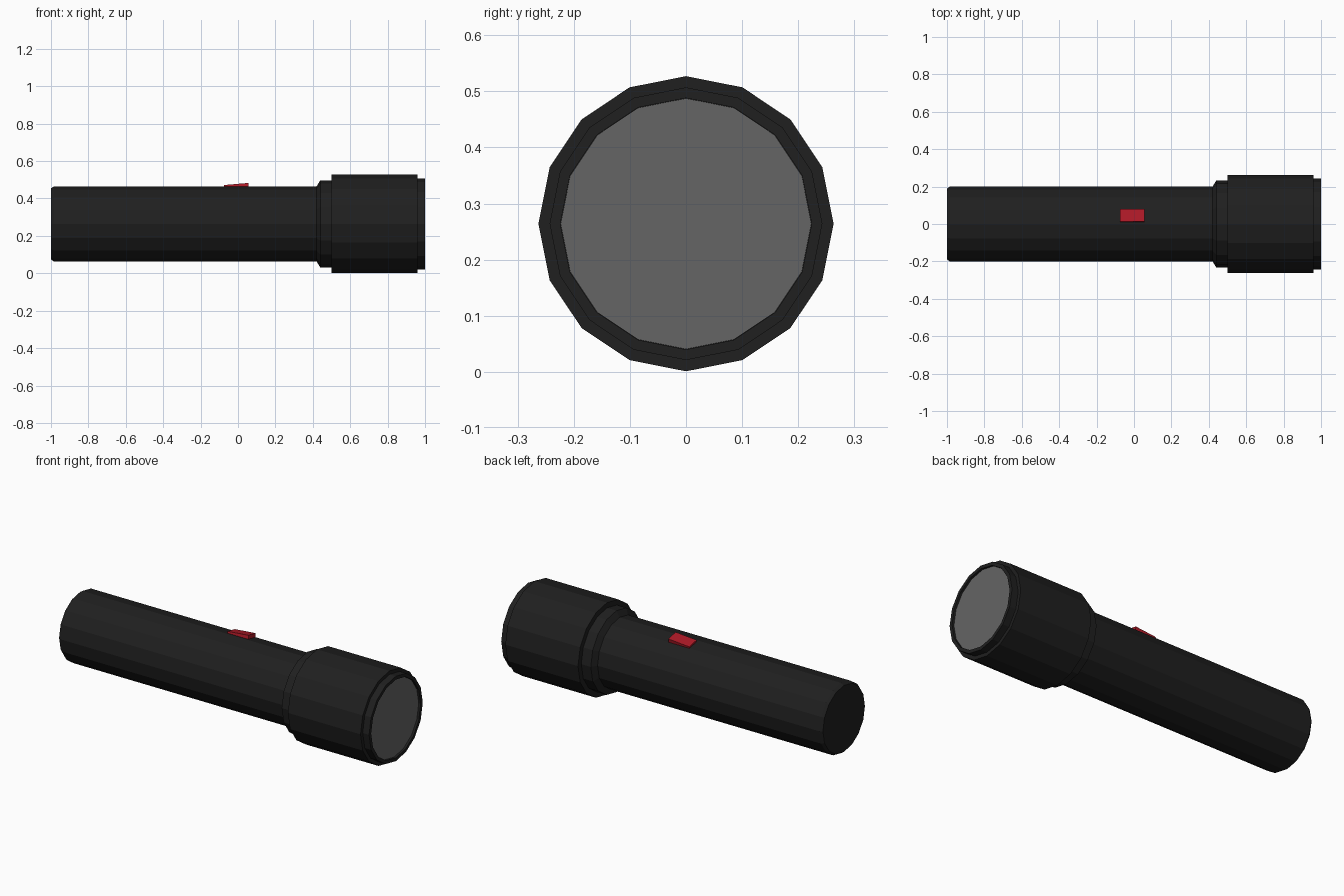
import bpy, bmesh, math
from mathutils import Matrix, Vector

if "Cube" in bpy.data.objects:
    bpy.data.objects.remove(bpy.data.objects["Cube"])

SIDES = 16
AXIS_Z = 0.264


def material(name, color):
    m = bpy.data.materials.new(name)
    m.diffuse_color = (*color, 1)
    m.use_nodes = True
    m.node_tree.nodes["Principled BSDF"].inputs["Base Color"].default_value = m.diffuse_color
    return m


def add_object(name, bm, mat):
    bmesh.ops.recalc_face_normals(bm, faces=bm.faces)
    me = bpy.data.meshes.new(name)
    bm.to_mesh(me)
    bm.free()
    me.materials.append(mat)
    ob = bpy.data.objects.new(name, me)
    bpy.context.collection.objects.link(ob)
    return ob


def lathe(name, profile, mat):
    """Revolve (x, radius) points around the torch axis and cap both ends."""
    bm = bmesh.new()
    rings = []
    for x, r in profile:
        rings.append([bm.verts.new((x, r * math.sin(a), AXIS_Z + r * math.cos(a)))
                      for a in (2 * math.pi * i / SIDES for i in range(SIDES))])
    for a, b in zip(rings, rings[1:]):
        for i in range(SIDES):
            j = (i + 1) % SIDES
            bm.faces.new((a[i], a[j], b[j], b[i]))
    bm.faces.new(rings[0])
    bm.faces.new(rings[-1])
    return add_object(name, bm, mat)


black = material("black_plastic", (0.014, 0.014, 0.014))
grey = material("lens_grey", (0.13, 0.13, 0.13))
red = material("switch_red", (0.42, 0.01, 0.02))

# Handle, collar, head and front rim in one turned shell
lathe("torch_body", [(-1.0, 0.19), (-0.985, 0.2), (0.42, 0.2), (0.44, 0.233),
                     (0.5, 0.233), (0.5, 0.263), (0.96, 0.263), (0.96, 0.243),
                     (1.0, 0.243), (1.0, 0.224), (0.985, 0.224)], black)

# Glass disc just inside the rim
lathe("lens", [(0.975, 0.2235), (0.988, 0.2235)], grey)

# Tilted switch lying on one upper facet of the handle
bm = bmesh.new()
bmesh.ops.create_cube(bm, size=1, matrix=Matrix.Diagonal((0.132, 0.068, 0.03, 1)))
tilt = Matrix.Rotation(math.radians(-11.25), 4, 'X') @ Matrix.Rotation(math.radians(-5), 4, 'Y')
bmesh.ops.transform(bm, matrix=Matrix.Translation(Vector((-0.009, 0.044, 0.456))) @ tilt,
                    verts=bm.verts)
add_object("switch", bm, red)
